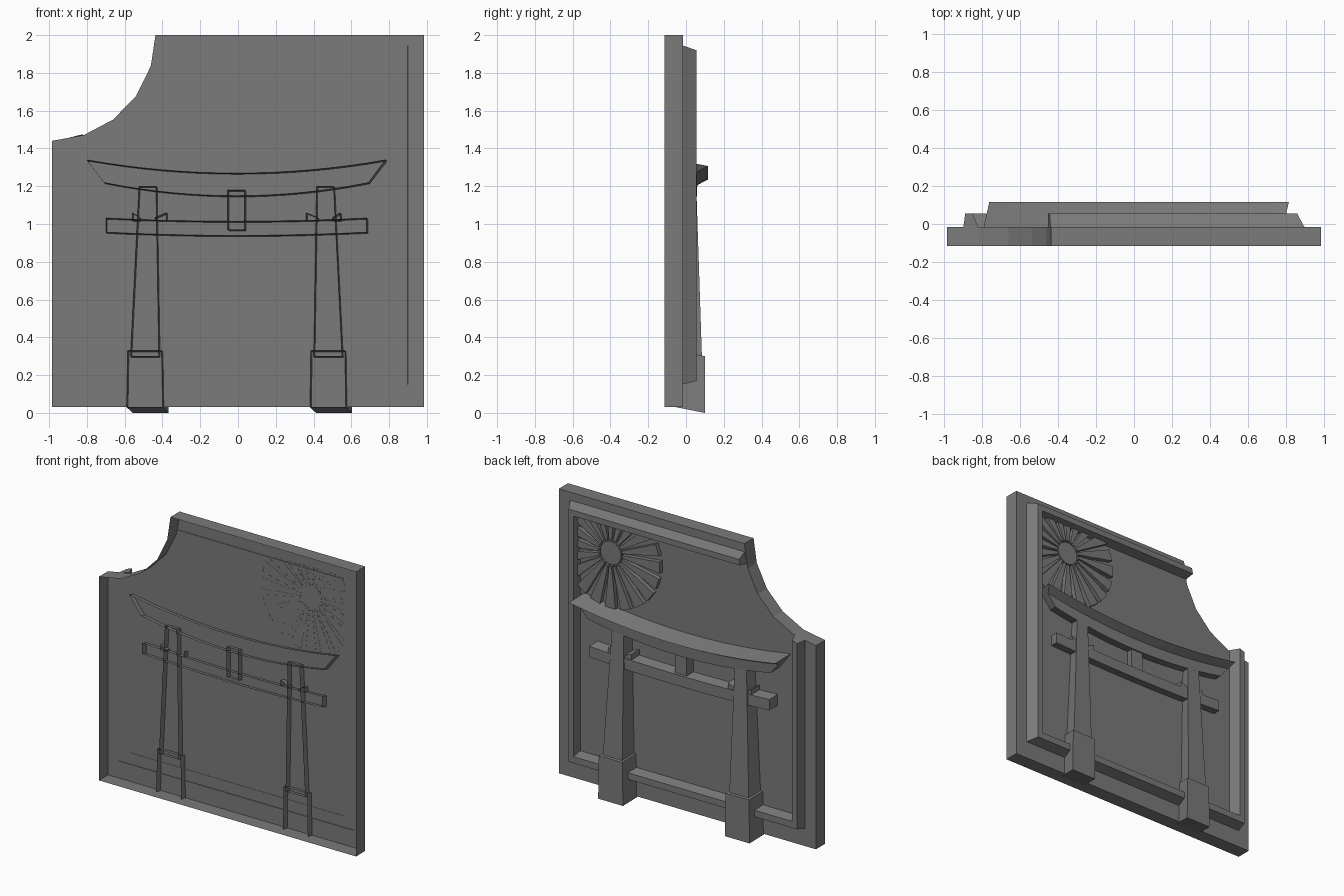
import bpy, bmesh, math

if "Cube" in bpy.data.objects:
    bpy.data.objects.remove(bpy.data.objects["Cube"])

stone = bpy.data.materials.new("dark grey stone")
stone.diffuse_color = (0.2, 0.197, 0.197, 1)
stone.use_nodes = True
stone.node_tree.nodes["Principled BSDF"].inputs["Base Color"].default_value = stone.diffuse_color


def finish(name, bm):
    bmesh.ops.recalc_face_normals(bm, faces=bm.faces)
    me = bpy.data.meshes.new(name)
    bm.to_mesh(me)
    bm.free()
    me.materials.append(stone)
    ob = bpy.data.objects.new(name, me)
    bpy.context.collection.objects.link(ob)
    return ob


def raise_shape(bm, back, front):
    """Walls between two 3D loops plus a cap on the raised (+y) side; rear stays open."""
    a = [bm.verts.new(p) for p in back]
    b = [bm.verts.new(p) for p in front]
    n = len(a)
    for i in range(n):
        j = (i + 1) % n
        bm.faces.new((a[i], a[j], b[j], b[i]))
    bm.faces.new(b)


Y0 = -0.05  # depth where the gate walls start, behind the panel skin


def skew(x, y, z):
    """Gate parts are pushed out at a slant: right and down."""
    d = y - Y0
    return (x + 0.22 * d, y, z - 0.2 * d)


def relief(name, pts, depth):
    f = depth if callable(depth) else (lambda z: depth)
    bm = bmesh.new()
    raise_shape(bm, [(x, Y0, z) for x, z in pts], [skew(x, f(z), z) for x, z in pts])
    return finish(name, bm)


# Panel: hollow slab, open on the -y side, with a scooped corner
arc = [(-1 + 0.563 * math.cos(math.radians(a)), 2 + 0.56 * math.sin(math.radians(a)))
       for a in (0, -17, -35, -53, -71, -88.5)]
outline = arc + [(-0.985, 0.03), (0.985, 0.03), (0.985, 2.0)]
bm = bmesh.new()
raise_shape(bm, [(x, -0.115, z) for x, z in outline], [(x, -0.015, z) for x, z in outline])
finish("panel", bm)

# Frame moulding with sloped sides
base = [(-.9, 1.455), (-.9, .15), (.9, .15), (.9, 1.945), (-.44, 1.945),
        (-.455, 1.87), (.82, 1.87), (.82, .23), (-.82, .23), (-.82, 1.475)]
top = [(-.89, 1.455), (-.89, .17), (.86, .17), (.86, 1.92), (-.445, 1.92),
       (-.453, 1.88), (.822, 1.88), (.822, .215), (-.853, .215), (-.853, 1.468)]
bm = bmesh.new()
raise_shape(bm, [(x, -.018, z) for x, z in base], [(x, .056, z) for x, z in top])
finish("frame", bm)

# Sun: disc and widening rays, trimmed by the frame
CX, CZ = 0.57, 1.675


def polar(r, a):
    c, s = math.cos(a), math.sin(a)
    if c > 0.01:
        r = min(r, (0.83 - CX) / c)
    if s > 0.01:
        r = min(r, (1.885 - CZ) / s)
    return CX + r * c, CZ + r * s


bm = bmesh.new()
N = 20
for i in range(N):
    a = 2 * math.pi * i / N
    w = math.radians(6)
    ray = [polar(.09, a - w), polar(.38, a - w), polar(.38, a + w), polar(.09, a + w)]
    raise_shape(bm, [(x, -.016, z) for x, z in ray], [(x, .015, z) for x, z in ray])
finish("sun_rays", bm)
bm = bmesh.new()
disc = [polar(.08, 2 * math.pi * i / 24) for i in range(24)]
raise_shape(bm, [(x, -.016, z) for x, z in disc], [(x, .01, z) for x, z in disc])
finish("sun_disc", bm)

# Posts, post bases and wedges, mirrored about the gate axis
MID = -0.01
for side, s in (("left", -1), ("right", 1)):
    def m(pts):
        return [(MID + s * x, z) for x, z in pts]
    relief(side + "_post", m([(.41, .30), (.56, .30), (.515, 1.2), (.425, 1.2)]),
           lambda z: .085 - .03 * (z - .3) / .9)
    relief(side + "_post_base", m([(.39, .03), (.58, .03), (.575, .33), (.395, .33)]), .1)
    for w in ([(.37, 1.02), (.43, 1.02), (.43, 1.035), (.37, 1.06)],
              [(.51, 1.02), (.55, 1.02), (.55, 1.06), (.51, 1.035)]):
        relief(side + "_wedge", m(w), .05)

# Lower tie beam with a slight sag, and the centre strut
steps = [-1 + i / 4 for i in range(9)]
beam = ([(MID + .69 * t, .94 + .017 * t * t) for t in steps]
        + [(MID + .69 * t, 1.015 + .017 * t * t) for t in reversed(steps)])
relief("tie_beam", beam, .055)
relief("centre_strut", [(-.055, .97), (.035, .97), (.035, 1.18), (-.055, 1.18)], .042)

# Curved top lintel: projecting roof edge sloping back to a lower band
section = [(.79, 1.27, Y0), (.79, 1.27, .117), (.765, 1.228, .06),
           (.70, 1.15, .056), (.70, 1.15, Y0)]
bm = bmesh.new()
cols = []
for i in range(17):
    t = -1 + i / 8
    cols.append([bm.verts.new(skew(MID + w * t, y, z + .07 * t * t)) for w, z, y in section])
for a, b in zip(cols, cols[1:]):
    for k in range(4):
        bm.faces.new((a[k], a[k + 1], b[k + 1], b[k]))
bm.faces.new(cols[0])
bm.faces.new(cols[-1])
finish("top_lintel", bm)
